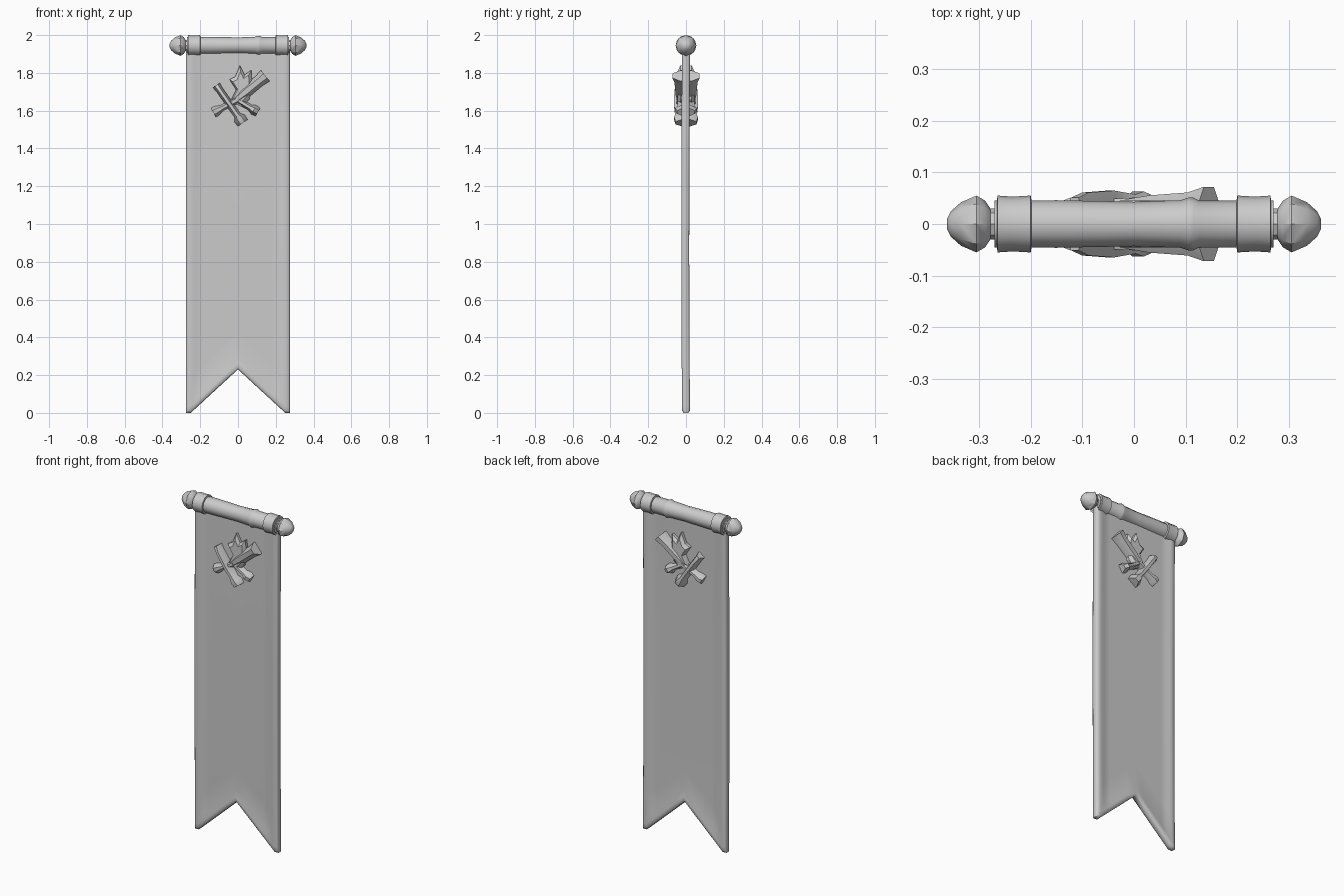
import bpy, bmesh, math
from mathutils import Vector

if "Cube" in bpy.data.objects:
    bpy.data.objects.remove(bpy.data.objects["Cube"])

ROD_Z = 1.945


def make_object(name, bm, angle=40):
    bmesh.ops.remove_doubles(bm, verts=bm.verts, dist=0.0001)
    bmesh.ops.recalc_face_normals(bm, faces=bm.faces)
    mesh = bpy.data.meshes.new(name)
    bm.to_mesh(mesh)
    bm.free()
    ob = bpy.data.objects.new(name, mesh)
    bpy.context.collection.objects.link(ob)
    bpy.ops.object.select_all(action='DESELECT')
    ob.select_set(True)
    bpy.context.view_layer.objects.active = ob
    bpy.ops.object.shade_smooth_by_angle(angle=math.radians(angle))
    return ob


def loft(name, rings, angle=40):
    """Skin a list of closed point rings and cap both ends."""
    bm = bmesh.new()
    vs = [[bm.verts.new(p) for p in ring] for ring in rings]
    n = len(vs[0])
    for a, b in zip(vs, vs[1:]):
        for i in range(n):
            j = (i + 1) % n
            bm.faces.new((a[i], a[j], b[j], b[i]))
    bm.faces.new(vs[0])
    bm.faces.new(vs[-1])
    return make_object(name, bm, angle)


def lathe_x(name, profile, sides, angle=40):
    """Turn (x, radius) pairs around the rod axis."""
    rings = []
    for x, r in profile:
        rings.append([(x, r * math.sin(math.tau * i / sides),
                       ROD_Z + r * math.cos(math.tau * i / sides)) for i in range(sides)])
    return loft(name, rings, angle)


def bar(name, p0, p1, sections, sides=8):
    """Bar through the cloth; sections are (position, half width, half depth)."""
    a, b = Vector((p0[0], 0, p0[1])), Vector((p1[0], 0, p1[1]))
    d = (b - a).normalized()
    across = Vector((-d.z, 0, d.x))
    rings = []
    for t, w, h in sections:
        c = a.lerp(b, t)
        ring = []
        for i in range(sides):
            u = math.tau * (i + 0.5) / sides
            ring.append(c + across * w * math.cos(u) + Vector((0, h * math.sin(u), 0)))
        rings.append(ring)
    return loft(name, rings)


# Cloth: swallowtail panel with thicker rolled hems
half_x = [0, 0.06, 0.12, 0.18, 0.215, 0.235, 0.25, 0.268, 0.275]
xs = [-x for x in reversed(half_x[1:])] + half_x
offsets = [0, 0.012, 0.035, 0.07, 0.2, 0.45, 0.8, 1.2, 1.5, 1.7]


def thickness(x, drop):
    edge = min(0.275 - abs(x), drop)
    if edge < 0.004:
        return 0.012
    return 0.021 if edge < 0.042 else 0.014


def bottom(x):
    return max(0.0, 0.23 * (1 - abs(x) / 0.25))


bm = bmesh.new()
grids = []
for side in (-1, 1):
    grid = []
    for x in xs:
        z0 = bottom(x)
        col = []
        for o in offsets + [1.92 - z0]:
            z = z0 + o
            bow = -0.004 * math.sin(math.pi * z / 1.92)
            col.append(bm.verts.new((x, side * thickness(x, o) + bow, z)))
        grid.append(col)
    grids.append(grid)
    for a, b in zip(grid, grid[1:]):
        for i in range(len(a) - 1):
            bm.faces.new((a[i], b[i], b[i + 1], a[i + 1]))
front, back = grids
rows = len(front[0])
for i in range(len(xs) - 1):
    for r in (0, rows - 1):
        bm.faces.new((front[i][r], front[i + 1][r], back[i + 1][r], back[i][r]))
for c in (0, -1):
    for r in range(rows - 1):
        bm.faces.new((front[c][r], front[c][r + 1], back[c][r + 1], back[c][r]))
make_object("banner_cloth", bm, 60)

# Cross rod with a small ridge
lathe_x("cross_rod", [(-0.27, 0.045), (-0.15, 0.046), (0, 0.043), (0.09, 0.046),
                      (0.105, 0.051), (0.115, 0.051), (0.125, 0.046), (0.27, 0.045)], 12)

# Collars and faceted finials at both ends
for s, label in ((-1, "left"), (1, "right")):
    lathe_x(label + "_collar", [(s * x, r) for x, r in
            ((0.198, 0.044), (0.2, 0.055), (0.235, 0.053), (0.264, 0.055), (0.266, 0.04))], 12)
    lathe_x(label + "_finial", [(s * x, r) for x, r in
            ((0.255, 0.03), (0.278, 0.03), (0.288, 0.045), (0.305, 0.055),
             (0.335, 0.042), (0.355, 0.024), (0.362, 0.01))], 8, 35)

# Emblem: crossed bars showing on both faces of the cloth
bar("emblem_thick_bar", (-0.02, 1.65), (0.145, 1.785),
    [(0, 0.022, 0.05), (0.35, 0.035, 0.06), (0.8, 0.034, 0.066), (1, 0.04, 0.078)])
bar("emblem_lower_bar", (-0.13, 1.59), (0.0, 1.66),
    [(0, 0.03, 0.05), (0.15, 0.028, 0.058), (0.35, 0.017, 0.05), (1, 0.022, 0.055)])
bar("emblem_cross_bar", (-0.115, 1.735), (0.025, 1.535),
    [(0, 0.024, 0.055), (0.15, 0.02, 0.066), (0.5, 0.021, 0.07), (0.8, 0.02, 0.062),
     (0.88, 0.036, 0.068), (1, 0.034, 0.06)])
bar("emblem_short_bar", (0.0, 1.655), (0.105, 1.592),
    [(0, 0.02, 0.05), (0.6, 0.018, 0.05), (0.8, 0.03, 0.062), (1, 0.026, 0.05)])

# Emblem: pointed plate behind the bars
points = [(0.01, 1.84), (0.035, 1.79), (0.07, 1.815), (0.075, 1.74), (0.06, 1.66),
          (0.02, 1.62), (-0.04, 1.65), (-0.01, 1.71), (-0.045, 1.765), (-0.015, 1.78)]
rings = []
for y, k in ((-0.045, 0.72), (-0.03, 1), (0.03, 1), (0.045, 0.72)):
    rings.append([(0.02 + (x - 0.02) * k, y, 1.72 + (z - 1.72) * k) for x, z in points])
loft("emblem_pointed_plate", rings, 30)
